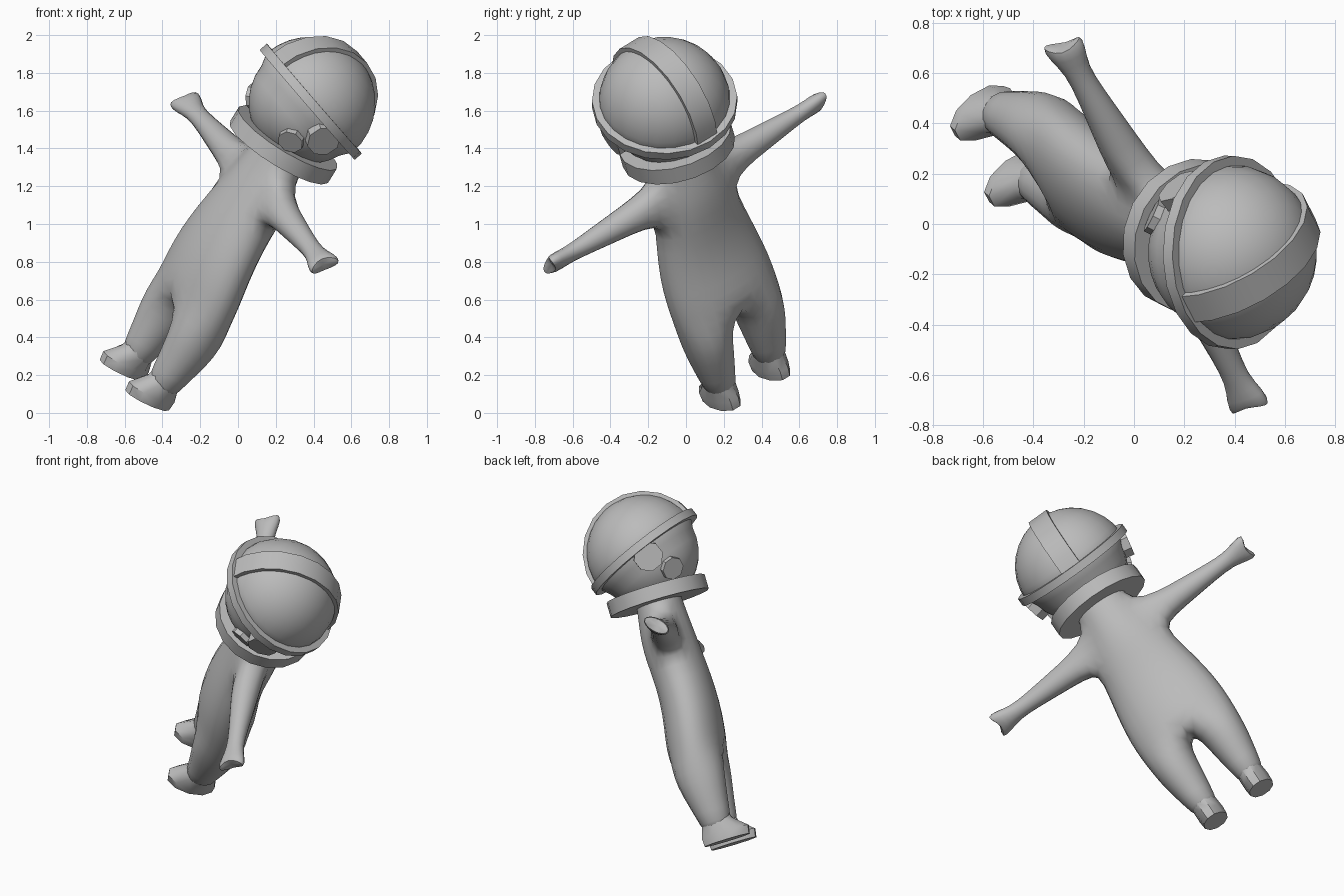
import bpy, bmesh, math
from mathutils import Vector, Matrix

if "Cube" in bpy.data.objects:
    bpy.data.objects.remove(bpy.data.objects["Cube"])

# Tilted body frame: local x = arm axis, -y = facing, z = feet to head, origin = head centre
UP = Vector((0.511, -0.239, 0.825)).normalized()
SIDE = Vector((0.40, -0.78, -0.483))
SIDE = (SIDE - UP * SIDE.dot(UP)).normalized()
BACK = UP.cross(SIDE)
POSE = Matrix.Translation((0.379, -0.113, 1.642)) @ Matrix((SIDE, BACK, UP)).transposed().to_4x4()

grey = bpy.data.materials.new("suit grey")
grey.diffuse_color = (0.5, 0.5, 0.5, 1)
grey.use_nodes = True
grey.node_tree.nodes["Principled BSDF"].inputs["Base Color"].default_value = grey.diffuse_color


def finish(bm, name, angle=35, mods=()):
    bmesh.ops.recalc_face_normals(bm, faces=bm.faces)
    me = bpy.data.meshes.new(name)
    bm.to_mesh(me)
    bm.free()
    me.materials.append(grey)
    ob = bpy.data.objects.new(name, me)
    bpy.context.collection.objects.link(ob)
    ob.matrix_world = POSE
    for kind, settings in mods:
        m = ob.modifiers.new(kind.title(), kind)
        for k, v in settings.items():
            setattr(m, k, v)
    bpy.ops.object.select_all(action='DESELECT')
    ob.select_set(True)
    bpy.context.view_layer.objects.active = ob
    bpy.ops.object.shade_smooth_by_angle(angle=math.radians(angle))
    return ob


def bridge(bm, a, b):
    n = len(a)
    for i in range(n):
        j = (i + 1) % n
        bm.faces.new((a[i], a[j], b[j], b[i]))


MIRROR = ('MIRROR', {'use_clip': True, 'merge_threshold': 0.001})

# ---- Suit: half torso with arm and leg grown out of it, mirrored and subdivided
bm = bmesh.new()
# z, centre y, half width, half depth
torso = [(-0.26, .0, .165, .14), (-0.40, .008, .18, .155), (-0.52, .012, .215, .17),
         (-0.64, .008, .25, .175), (-0.80, -.006, .285, .175), (-0.98, -.002, .32, .182),
         (-1.12, .018, .335, .19), (-1.24, .034, .336, .188)]
rings = []
for z, cy, a, b in torso:
    row = []
    for k in range(7):
        t = math.radians(-90 + 30 * k)
        row.append(bm.verts.new((0 if k in (0, 6) else a * math.cos(t), cy + b * math.sin(t), z)))
    rings.append(row)
for r in range(len(rings) - 1):
    for k in range(6):
        if r in (1, 2) and k in (2, 3):      # arm opening
            continue
        bm.faces.new((rings[r][k], rings[r][k + 1], rings[r + 1][k + 1], rings[r + 1][k]))

# Leg, starting from the hip row plus a crotch point
prev = rings[-1] + [bm.verts.new((0, .036, -1.31))]
for z, cy, cx, rx, ry in [(-1.37, .044, .176, .152, .172), (-1.49, .044, .176, .138, .148),
                          (-1.62, .036, .172, .110, .117), (-1.76, .030, .168, .085, .092)]:
    ring = []
    for k in range(8):
        t = math.radians(-135 + 45 * k)
        ring.append(bm.verts.new((cx + rx * math.cos(t), cy + ry * math.sin(t), z)))
    bridge(bm, prev, ring)
    prev = ring
bm.faces.new(prev)

# Arm, starting from the eight points around the opening
prev = [rings[r][k] for r, k in [(2, 4), (1, 4), (1, 3), (1, 2), (2, 2), (3, 2), (3, 3), (3, 4)]]
HAND_Y, HAND_Z = -.033, -.525
for x, r, wide in [(.33, .097, 1), (.50, .080, 1), (.66, .062, 1), (.79, .048, 1.15),
                   (.87, .052, 1.7), (.935, .046, 2.2)]:
    ring = []
    for k in range(8):
        t = math.radians(45 * k)
        # flattened mitten, wide along the diagonal
        d, e = r * wide * math.cos(t - math.pi / 4), r * math.sin(t - math.pi / 4)
        c = math.sqrt(0.5)
        tip = 0.05 * abs(math.cos(t - math.pi / 4)) - 0.03 if x > .9 else 0
        ring.append(bm.verts.new((x + tip, HAND_Y * min(1, x) + c * (d - e), HAND_Z + c * (d + e))))
    bridge(bm, prev, ring)
    prev = ring
notch = bm.verts.new((.89, HAND_Y, HAND_Z))
for k in range(8):
    bm.faces.new((prev[k], prev[(k + 1) % 8], notch))
finish(bm, "suit", 100, [MIRROR, ('SUBSURF', {'levels': 1, 'render_levels': 1})])

# ---- Boots: flat soled wedges, low at the toe
bm = bmesh.new()
prev = None
for z, cy, rx, ry in [(-1.64, .035, .083, .088), (-1.69, .024, .08, .098),
                      (-1.76, -.005, .084, .152), (-1.812, -.002, .080, .146)]:
    ring = []
    for k in range(10):
        t = math.tau * k / 10
        ring.append(bm.verts.new((.168 + rx * math.cos(t), cy + ry * math.sin(t), z)))
    if prev:
        bridge(bm, prev, ring)
    else:
        bm.faces.new(ring)
    prev = ring
bm.faces.new(prev)
finish(bm, "boots", 40, [MIRROR])

# ---- Helmet globe: full dome above the tilted rim, slimmer below it
tilt = Matrix.Rotation(-0.38, 4, 'X')
bm = bmesh.new()
bmesh.ops.create_uvsphere(bm, u_segments=24, v_segments=16, radius=0.35)
for v in bm.verts:
    if v.co.z < -0.01:
        v.co *= 0.925
bm.transform(tilt)
finish(bm, "helmet_globe", 60)

# ---- Collar disc
bm = bmesh.new()
bmesh.ops.create_cone(bm, cap_ends=True, segments=18, radius1=.307, radius2=.307, depth=.09,
                      matrix=Matrix.Translation((0, 0, -.27)))
finish(bm, "collar", 35)


def hoop(name, matrix, inner, outer, width, start, sweep, steps):
    """Square-section hoop or arch around the local z axis."""
    bm = bmesh.new()
    full = sweep >= math.tau - 1e-4
    secs = []
    for i in range(steps if full else steps + 1):
        t = start + sweep * i / steps
        secs.append([bm.verts.new(matrix @ Vector((r * math.cos(t), r * math.sin(t), h)))
                     for r, h in ((inner, -width / 2), (outer, -width / 2),
                                  (outer, width / 2), (inner, width / 2))])
    for i in range(len(secs) if full else len(secs) - 1):
        bridge(bm, secs[i], secs[(i + 1) % len(secs)])
    if not full:
        bm.faces.new(secs[0])
        bm.faces.new(secs[-1])
    return finish(bm, name, 35)


# ---- Tilted rim around the globe and the arch over its top
hoop("helmet_rim", tilt @ Matrix.Translation((0, 0, .008)), .31, .385, .05, 0, math.tau, 20)
hoop("helmet_arch", tilt @ Matrix.Rotation(math.pi / 2, 4, 'Y'), .33, .368, .13,
     math.pi / 2, math.pi, 10)

# ---- Side discs: a large ear disc and a smaller cheek disc on each side
for name, d, r, out in [("ear_discs", (.97, -.13, -.17), .09, .362),
                        ("cheek_discs", (.75, -.47, -.48), .07, .345)]:
    bm = bmesh.new()
    d = Vector(d).normalized()
    place = Matrix.Translation(d * (out - .04)) @ d.to_track_quat('Z', 'Y').to_matrix().to_4x4()
    bmesh.ops.create_cone(bm, cap_ends=True, segments=8, radius1=r, radius2=r, depth=.08, matrix=place)
    finish(bm, name, 35, [('MIRROR', {})])
